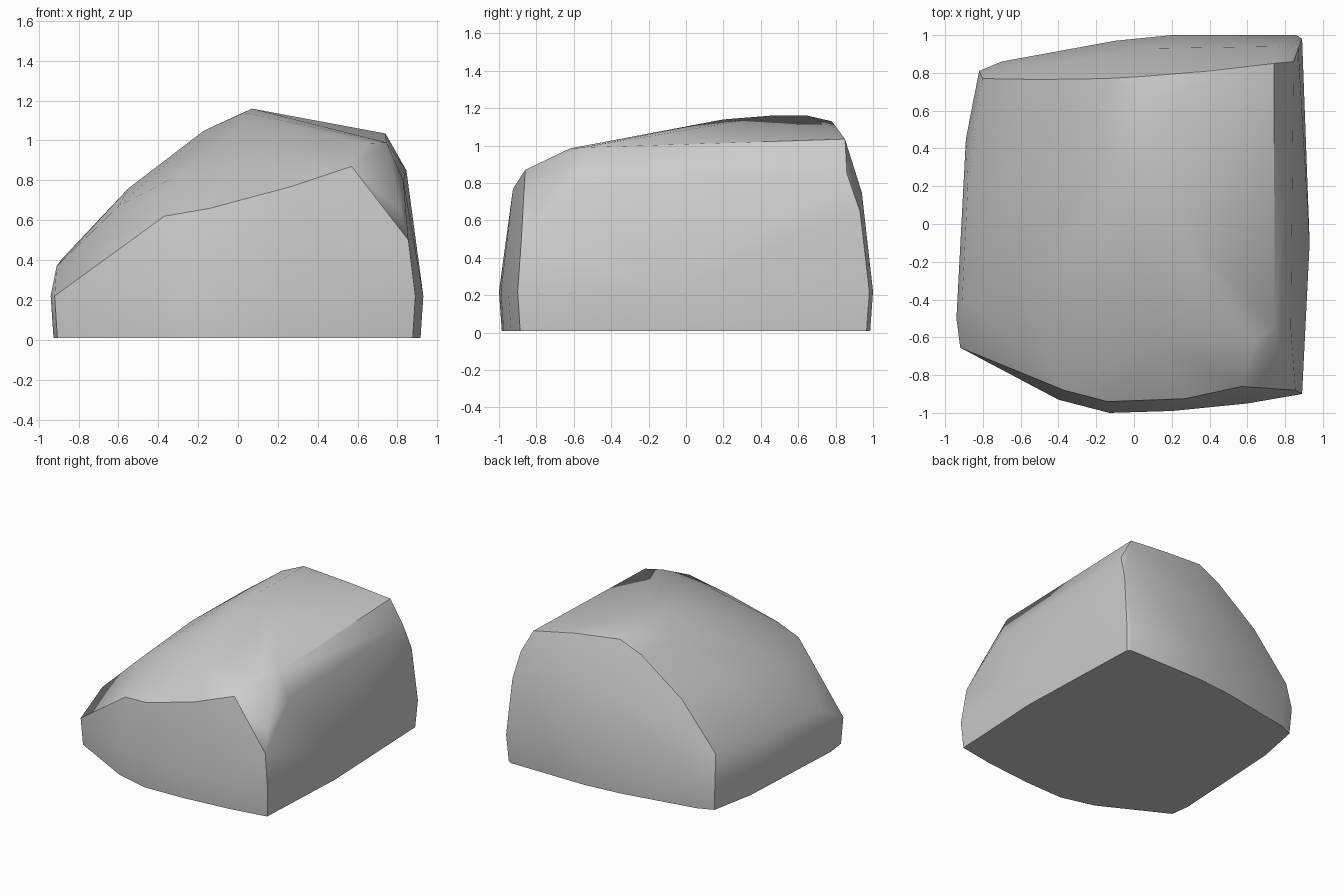
import bpy, bmesh, math

if "Cube" in bpy.data.objects:
    bpy.data.objects.remove(bpy.data.objects["Cube"])

# Plan outline at the widest level (x, y)
waist = [(-.92, -.655), (-.65, -.8), (-.4, -.93), (-.13, -1), (.2, -.99),
         (.6, -.95), (.89, -.9), (.93, -.1), (.91, .5), (.89, .98), (.86, 1),
         (.2, 1), (-.1, .97), (-.7, .86), (-.82, .81), (-.89, .45), (-.94, -.5)]

# Shoulder line around the block
front_edge = [(-.74, -.71, .36), (-.37, -.88, .62), (-.14, -.94, .66),
              (.27, -.925, .77), (.57, -.86, .87)]
left_edge = [(-.91, -.4, .37), (-.88, .2, .41), (-.8, .77, .44)]
back_edge = [(-.5, .765, .79), (-.15, .77, 1.05), (.03, .78, 1.13),
             (.4, .81, 1.09), (.74, .85, 1.035)]
back_bulge = [(-.4, .85, .62), (.1, .93, .75), (.75, .94, .75)]
# Right side rounding and the chipped front corner
right_side = [(.845, .86, .85), (.87, .93, .65), (.83, -.55, .8)]
chip = [(.64, -.62, .985), (.745, -.55, .99), (.82, -.8, .64), (.855, -.88, .5)]
# Crown ridge and slopes
crown = [(.07, .65, 1.16), (.07, .45, 1.16), (.03, .2, 1.14), (.02, -.1, 1.08),
         (.12, -.62, .93), (-.35, -.5, .8), (-.6, -.35, .67), (-.55, .2, .76),
         (-.17, .4, 1.05)]

points = [(x * .985, y * .985, .01) for x, y in waist]
points += [(x, y, .22) for x, y in waist]
points += front_edge + left_edge + back_edge + back_bulge + right_side + chip + crown

# Rock block as a faceted shell over the outline and shoulder points
bm = bmesh.new()
for p in points:
    bm.verts.new(p)
res = bmesh.ops.convex_hull(bm, input=bm.verts[:])
loose = [v for v in bm.verts if not v.link_faces]
bmesh.ops.delete(bm, geom=loose, context='VERTS')
bmesh.ops.dissolve_limit(bm, angle_limit=math.radians(1), verts=bm.verts[:], edges=bm.edges[:])
bmesh.ops.recalc_face_normals(bm, faces=bm.faces[:])

mesh = bpy.data.meshes.new("rock")
bm.to_mesh(mesh)
bm.free()
rock = bpy.data.objects.new("rock", mesh)
bpy.context.collection.objects.link(rock)
bpy.context.view_layer.objects.active = rock
rock.select_set(True)
bpy.ops.object.shade_smooth_by_angle(angle=math.radians(35))
